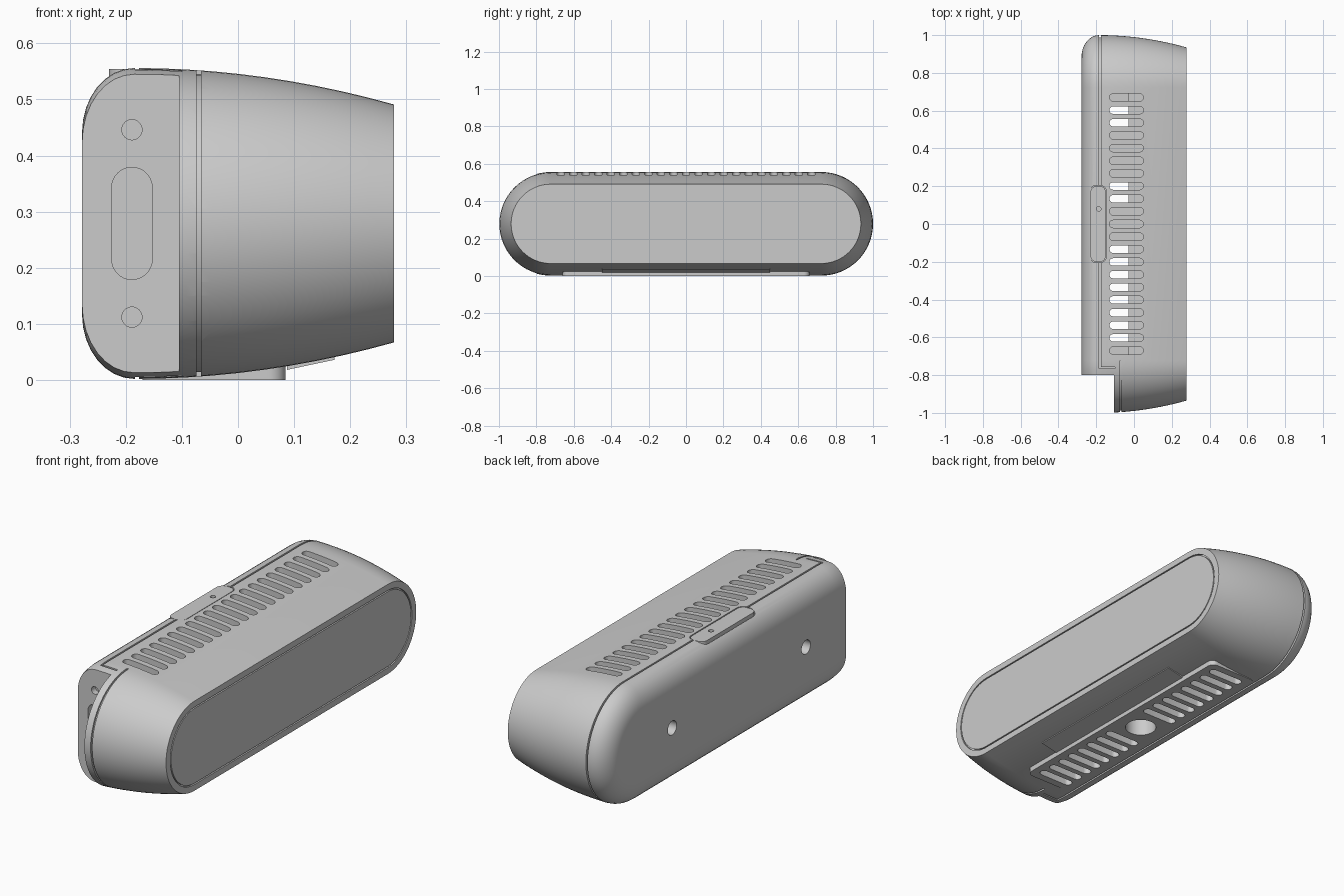
import bpy, bmesh, math

old = bpy.data.objects.get("Cube")
if old:
    bpy.data.objects.remove(old, do_unlink=True)

grey = bpy.data.materials.new("light grey casing")
grey.use_nodes = True
grey.diffuse_color = (0.6, 0.6, 0.6, 1)
grey.node_tree.nodes["Principled BSDF"].inputs["Base Color"].default_value = (0.6, 0.6, 0.6, 1)

MID = 0.279      # height of the long axis
RAD = 0.277      # largest end radius
RUN = 0.723      # half length of the straight sides
SEAM_X, END_SEAM_X = -0.18, -0.07


def outline(ha, hb, r, ca=0, cb=0, seg=8):
    """Rounded rectangle; a pill when r equals the smaller half size."""
    pts = []
    for k, (sa, sb) in enumerate([(1, 1), (-1, 1), (-1, -1), (1, -1)]):
        for i in range(seg + 1):
            t = math.pi / 2 * (k + i / seg)
            pts.append((ca + sa * (ha - r) + r * math.cos(t),
                        cb + sb * (hb - r) + r * math.sin(t)))
    return pts


def place(axis, a, b, h):
    return {"x": (h, a, b), "y": (a, h, b), "z": (a, b, h)}[axis]


def loft(bm, rings, closed_path=False):
    """Skin a row of rings, capping the ends unless the row is a loop."""
    rows = [[bm.verts.new(p) for p in ring] for ring in rings]
    n = len(rows[0])
    pairs = list(zip(rows, rows[1:]))
    if closed_path:
        pairs.append((rows[-1], rows[0]))
    else:
        bm.faces.new(rows[0])
        bm.faces.new(rows[-1])
    for r, s in pairs:
        for i in range(n):
            j = (i + 1) % n
            bm.faces.new((r[i], r[j], s[j], s[i]))


def prism(bm, pts, axis, lo, hi):
    loft(bm, [[place(axis, a, b, h) for a, b in pts] for h in (lo, hi)])


def box(bm, x, y, z):
    prism(bm, [(x[0], y[0]), (x[1], y[0]), (x[1], y[1]), (x[0], y[1])], "z", *z)


def groove(bm, outer, inner, lo, hi, closed):
    """Square-section channel following an outline around the x axis."""
    rings = [[(lo, *o), (lo, *i), (hi, *i), (hi, *o)] for o, i in zip(outer, inner)]
    loft(bm, rings, closed)


def make(name, bm):
    bmesh.ops.remove_doubles(bm, verts=bm.verts, dist=1e-5)
    bmesh.ops.recalc_face_normals(bm, faces=bm.faces)
    mesh = bpy.data.meshes.new(name)
    bm.to_mesh(mesh)
    bm.free()
    mesh.materials.append(grey)
    ob = bpy.data.objects.new(name, mesh)
    bpy.context.scene.collection.objects.link(ob)
    return ob


def combine(target, bm, operation="DIFFERENCE"):
    """Boolean a working mesh into the target and discard it."""
    tool = make("cutter", bm)
    tool.hide_render = True
    mod = target.modifiers.new("cut", "BOOLEAN")
    mod.operation, mod.solver, mod.object = operation, "EXACT", tool
    dg = bpy.context.evaluated_depsgraph_get()
    mesh = bpy.data.meshes.new_from_object(target.evaluated_get(dg))
    target.modifiers.clear()
    target.data = mesh
    bpy.data.objects.remove(tool, do_unlink=True)


# Housing: pill section lofted from rounded back to tapered front
profile = []
for i in range(9):
    t = math.pi / 2 * i / 8
    profile.append((-0.185 - 0.093 * math.cos(t), 0.115 * (1 - math.sin(t))))
for i in range(1, 11):
    profile.append((-0.185 + 0.463 * i / 10, 0.065 * (i / 10) ** 2))
bm = bmesh.new()
loft(bm, [[(x, a, b) for a, b in outline(RUN + RAD - d, RAD - d, RAD - d, 0, MID, 16)]
          for x, d in profile])
housing = make("housing", bm)

# Flat mounting pad underneath
bm = bmesh.new()
prism(bm, outline(0.1275, 0.66, 0.03, -0.0425, 0), "z", 0, 0.05)
combine(housing, bm, "UNION")

# Notched rear corner for the connectors
bm = bmesh.new()
box(bm, (-0.4, -0.105), (-1.1, -0.8), (-0.1, 0.7))
combine(housing, bm)

# Ventilated inner chambers
bm = bmesh.new()
for y in [(-0.72, -0.1), (0.1, 0.23), (0.5, 0.72)]:
    box(bm, (-0.15, -0.03), y, (0.045, 0.51))
combine(housing, bm)

# Vent slots, mount socket, ports and screw holes
bm = bmesh.new()
for i in range(-10, 11):
    slot = outline(0.09, 0.02, 0.02, -0.04, i * 0.067, 5)
    prism(bm, slot, "z", 0.505, 0.6)
    if 2 <= abs(i) <= 9:
        prism(bm, slot, "z", -0.05, 0.05)
prism(bm, outline(0.07, 0.07, 0.07, -0.04, 0), "z", -0.05, 0.1)
prism(bm, outline(0.036, 0.1, 0.036, -0.189, MID), "y", -0.85, -0.77)
for s in (-1, 1):
    prism(bm, outline(0.018, 0.018, 0.018, -0.189, MID + s * 0.167), "y", -0.85, -0.77)
    prism(bm, outline(0.033, 0.033, 0.033, s * 0.5, MID), "x", -0.35, -0.21)
prism(bm, outline(0.044, 0.204, 0.034, -0.19, 0), "z", 0.535, 0.6)
groove(bm, outline(0.903, 0.183, 0.183, 0, MID, 16),
       outline(0.897, 0.177, 0.177, 0, MID, 16), 0.27, 0.3, True)
combine(housing, bm)

# Seams between rear cover and front shell
outer = outline(RUN + 0.297, 0.297, 0.297, 0, MID, 16)
inner = outline(RUN + 0.265, 0.265, 0.265, 0, MID, 16)
n = 17
far = list(range(3 * n, 4 * n)) + list(range(n))
near = list(range(n, 3 * n))
bm = bmesh.new()
for ids, x in ((far, SEAM_X), (near, END_SEAM_X)):
    if ids is far:
        ids = [3 * n - 1] + ids + [n]
    groove(bm, [outer[i] for i in ids], [inner[i] for i in ids], x - 0.004, x + 0.004, False)
combine(housing, bm)

# Seam jog leading to the notch, top and bottom
jog = [(-0.184, -0.71), (-0.184, -0.765), (-0.1, -0.765),
       (-0.1, -0.757), (-0.176, -0.757), (-0.176, -0.71)]
bm = bmesh.new()
prism(bm, jog, "z", 0.542, 0.6)
prism(bm, jog, "z", -0.05, 0.016)
combine(housing, bm)

# Latch tab on the top edge, with a pin hole
bm = bmesh.new()
prism(bm, outline(0.04, 0.2, 0.03, -0.19, 0), "z", 0.53, 0.554)
latch = make("latch_tab", bm)
bm = bmesh.new()
prism(bm, outline(0.012, 0.012, 0.012, -0.187, 0.08), "z", 0.54, 0.6)
combine(latch, bm)

# Thin sloping label plate in front of the pad
bm = bmesh.new()
prism(bm, [(0.087, 0.018), (0.172, 0.036), (0.172, 0.044), (0.087, 0.026)], "y", -0.45, 0.45)
plate = make("label_plate", bm)

for ob in bpy.context.selected_objects:
    ob.select_set(False)
for ob in (housing, latch, plate):
    ob.select_set(True)
bpy.context.view_layer.objects.active = housing
bpy.ops.object.shade_smooth_by_angle(angle=math.radians(30))
